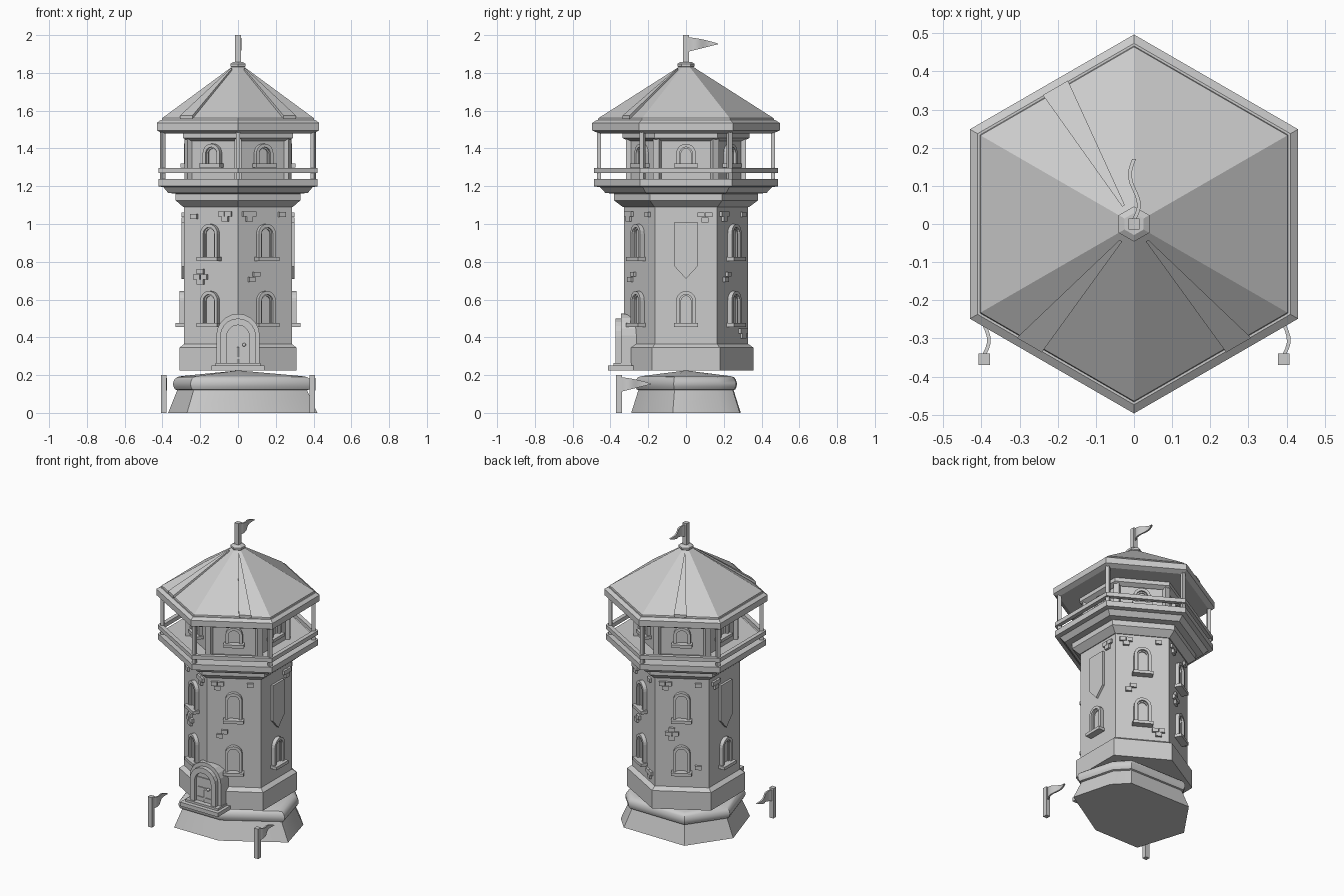
import bpy, bmesh
from math import sin, cos, pi, radians
from mathutils import Matrix

if "Cube" in bpy.data.objects:
    bpy.data.objects.remove(bpy.data.objects["Cube"])

stone = bpy.data.materials.new("plain grey stone")
stone.use_nodes = True
GREY = (0.6, 0.6, 0.6, 1)
stone.diffuse_color = GREY
stone.node_tree.nodes["Principled BSDF"].inputs["Base Color"].default_value = GREY


def finish(name, bm, smooth=False):
    bmesh.ops.recalc_face_normals(bm, faces=bm.faces)
    me = bpy.data.meshes.new(name)
    bm.to_mesh(me)
    bm.free()
    ob = bpy.data.objects.new(name, me)
    me.materials.append(stone)
    bpy.context.collection.objects.link(ob)
    if smooth:
        bpy.ops.object.select_all(action="DESELECT")
        ob.select_set(True)
        bpy.context.view_layer.objects.active = ob
        bpy.ops.object.shade_smooth_by_angle(angle=radians(35))
    return ob


def wall_frame(deg):
    """Local x runs along the wall, y is up, z points outwards."""
    a = radians(deg)
    return Matrix(((-sin(a), 0, cos(a)), (cos(a), 0, sin(a)), (0, 1, 0))).to_4x4()


def loft(bm, outline, profile, closed=False):
    """Stack scaled copies of an outline; closed joins last ring to first."""
    rings = [[bm.verts.new((x * s, y * s, z)) for x, y in outline] for s, z in profile]
    n = len(outline)
    pairs = list(zip(rings, rings[1:])) + ([(rings[-1], rings[0])] if closed else [])
    for lo, hi in pairs:
        for i in range(n):
            j = (i + 1) % n
            bm.faces.new((lo[i], lo[j], hi[j], hi[i]))
    if not closed:
        bm.faces.new(rings[0])
        bm.faces.new(rings[-1])


def prism(bm, pts, d0, d1, m):
    a = [bm.verts.new(m @ Matrix.Translation((x, y, d0)).translation) for x, y in pts]
    b = [bm.verts.new(m @ Matrix.Translation((x, y, d1)).translation) for x, y in pts]
    bm.faces.new(a)
    bm.faces.new(b)
    for i in range(len(pts)):
        j = (i + 1) % len(pts)
        bm.faces.new((a[i], a[j], b[j], b[i]))


def rect(x, y, w, h):
    return [(x - w / 2, y - h / 2), (x + w / 2, y - h / 2),
            (x + w / 2, y + h / 2), (x - w / 2, y + h / 2)]


def arch(hw, z0, top, n=10):
    arc = [(hw * cos(pi * i / n), top - hw + hw * sin(pi * i / n)) for i in range(n + 1)]
    return [(hw, z0)] + arc + [(-hw, z0)]


def arch_ring(bm, hw, inner, z0, top, d0, d1, m):
    out, inn = arch(hw, z0, top), arch(inner, z0, top - hw + inner)
    for i in range(len(out) - 1):
        prism(bm, [out[i], out[i + 1], inn[i + 1], inn[i]], d0, d1, m)


# Hexagon with unit apothem and a corner facing front
HEX = [(cos(radians(30 + 60 * k)) / cos(pi / 6), sin(radians(30 + 60 * k)) / cos(pi / 6))
       for k in range(6)]
FACES = [0, 60, 120, 180, 240, 300]

# Hexagonal masses
TIERS = {
    "plinth": [(.31, .225), (.31, .345), (.285, .365)],
    "tower_body": [(.285, .36), (.285, 1.1)],
    "balcony_floor": [(.29, 1.09), (.33, 1.125), (.33, 1.16), (.37, 1.165), (.395, 1.195),
                      (.422, 1.2), (.422, 1.237)],
    "lookout_room": [(.26, 1.23), (.26, 1.47)],
    "room_cornice": [(.265, 1.44), (.29, 1.455), (.29, 1.485)],
    "eaves": [(.40, 1.48), (.43, 1.495), (.43, 1.535), (.41, 1.55)],
    "roof": [(.405, 1.545), (.402, 1.56), (.035, 1.83)],
    "roof_cap": [(.03, 1.825), (.04, 1.835), (.04, 1.848), (.025, 1.858)],
}
for name, profile in TIERS.items():
    bm = bmesh.new()
    loft(bm, HEX, profile)
    finish(name, bm)

# Irregular rocky mound with a rounded rim
MOUND = [(-.27, -.29), (.06, -.29), (.42, -.07), (.35, .19), (.26, .285), (-.19, .29), (-.37, .03)]
bm = bmesh.new()
loft(bm, MOUND, [(1, 0), (.87, .12), (.9, .124), (.925, .14), (.93, .158), (.91, .177),
                 (.87, .19), (.8, .195), (.02, .224)])
finish("mound", bm, True)

# Balcony rail, corner posts and room pillars
bm = bmesh.new()
loft(bm, HEX, [(.422, 1.27), (.422, 1.297), (.395, 1.297), (.395, 1.27)], True)
finish("balcony_rail", bm)
for name, r, w, z0, z1 in (("balcony_posts", .46, .022, 1.23, 1.49),
                           ("room_pillars", .3, .035, 1.23, 1.47)):
    bm = bmesh.new()
    for deg in FACES:
        m = wall_frame(deg + 30)
        prism(bm, rect(0, (z0 + z1) / 2, w, z1 - z0), r - w / 2, r + w / 2, m)
    finish(name, bm)


# Arched windows with sills
def window(name, deg, a, z0, top):
    m = wall_frame(deg)
    bm = bmesh.new()
    arch_ring(bm, .052, .034, z0, top, a - .01, a + .025, m)
    arch_ring(bm, .034, .026, z0, top - .018, a - .01, a + .012, m)
    prism(bm, arch(.027, z0, top - .025), a - .01, a + .004, m)
    prism(bm, rect(0, z0, .125, .02), a - .01, a + .045, m)
    finish(name, bm, True)


for deg in FACES:
    window(f"lower_window_{deg}", deg, .285, .465, .645)
    window(f"room_window_{deg}", deg, .26, 1.31, 1.425)
    if deg % 180:
        window(f"upper_window_{deg}", deg, .285, .815, 1.0)
    else:
        # Pointed banner on each side
        bm = bmesh.new()
        prism(bm, [(-.06, 1.01), (-.06, .775), (0, .71), (.06, .775), (.06, 1.01)],
              .28, .3, wall_frame(deg))
        finish(f"banner_{deg}", bm)

# Raised bricks: wall angle, position along wall, height, pattern
PATTERNS = {
    "single": [(0, 0)],
    "trio": [(-.02, .014), (.02, .014), (0, -.014)],
    "cross": [(0, .028), (-.022, 0), (.022, 0), (0, -.028)],
    "stair": [(.014, .014), (-.014, -.014)],
}
BRICKS = [(300, -.1, 1.04, "trio"), (300, .1, 1.05, "single"), (300, -.07, .72, "stair"),
          (240, .09, 1.04, "trio"), (240, -.06, .72, "cross"), (240, -.1, 1.04, "single"),
          (0, .1, 1.035, "trio"), (180, -.1, 1.035, "trio"),
          (60, -.1, 1.04, "trio"), (60, .1, 1.05, "single"), (60, -.07, .72, "stair"),
          (60, .1, .42, "trio"), (120, -.1, 1.04, "trio"), (120, .1, 1.05, "single"),
          (120, -.06, .72, "cross"), (120, .1, .5, "single")]
bm = bmesh.new()
for deg, t, z, kind in BRICKS:
    for dx, dz in PATTERNS[kind]:
        prism(bm, rect(t + dx, z + dz, .038, .026), .28, .3, wall_frame(deg))
finish("raised_bricks", bm)

# Entrance: nested arches, plank door, knob and step
front = wall_frame(-90)
bm = bmesh.new()
arch_ring(bm, .115, .075, .24, .525, .24, .345, front)
arch_ring(bm, .095, .06, .24, .5, .24, .373, front)
finish("door_arch", bm, True)
bm = bmesh.new()
prism(bm, arch(.062, .24, .466), .24, .352, front)
for z in (.29, .355, .42):
    prism(bm, rect(0, z, .1, .012), .35, .358, front)
finish("door", bm)
bm = bmesh.new()
bmesh.ops.create_icosphere(bm, subdivisions=2, radius=.01,
                           matrix=Matrix.Translation((.032, -.362, .36)))
finish("door_knob", bm, True)
bm = bmesh.new()
prism(bm, rect(0, .238, .28, .026), .25, .412, front)
prism(bm, rect(0, .255, .24, .02), .25, .385, front)
finish("door_step", bm)

# Tapered battens lying on the roof: wall angle and sideways offset
bm = bmesh.new()
for deg, off in ((300, .079), (240, -.079), (120, 0)):
    m = wall_frame(deg)
    rows = [[(off + sx * .038, 1.556 + h, .412) for sx in (-1, 1) for h in (0, .018)],
            [(off * .1 + sx * .004, 1.815 + h, .055) for sx in (-1, 1) for h in (0, .01)]]
    vs = [bm.verts.new(m @ Matrix.Translation(p).translation) for row in rows for p in row]
    bmesh.ops.convex_hull(bm, input=vs)
finish("roof_battens", bm)


# Square poles with waving pennants
def pennant(name, x, y, z0, z1):
    bm = bmesh.new()
    loft(bm, rect(0, 0, 1, 1), [(.03, z0), (.03, z1)])
    n = 10
    rows = []
    for i in range(n + 1):
        f = i / n
        wave = .014 * sin(f * 2 * pi) * (1 - .3 * f)
        hi, lo = z1 - .012 - .033 * f ** 1.5, z1 - .088 + .04 * f
        rows.append([bm.verts.new((wave + dx, .012 + .158 * f, z))
                     for dx, z in ((-.005, lo), (.005, lo), (.005, hi), (-.005, hi))])
    for a, b in zip(rows, rows[1:]):
        for i in range(4):
            j = (i + 1) % 4
            bm.faces.new((a[i], a[j], b[j], b[i]))
    bm.faces.new(rows[0])
    bm.faces.new(rows[-1])
    finish(name, bm, True).location = (x, y, 0)


pennant("roof_pennant", 0, 0, 1.85, 2.0)
pennant("left_pennant", .393, -.355, 0, .2)
pennant("right_pennant", -.393, -.355, 0, .2)
